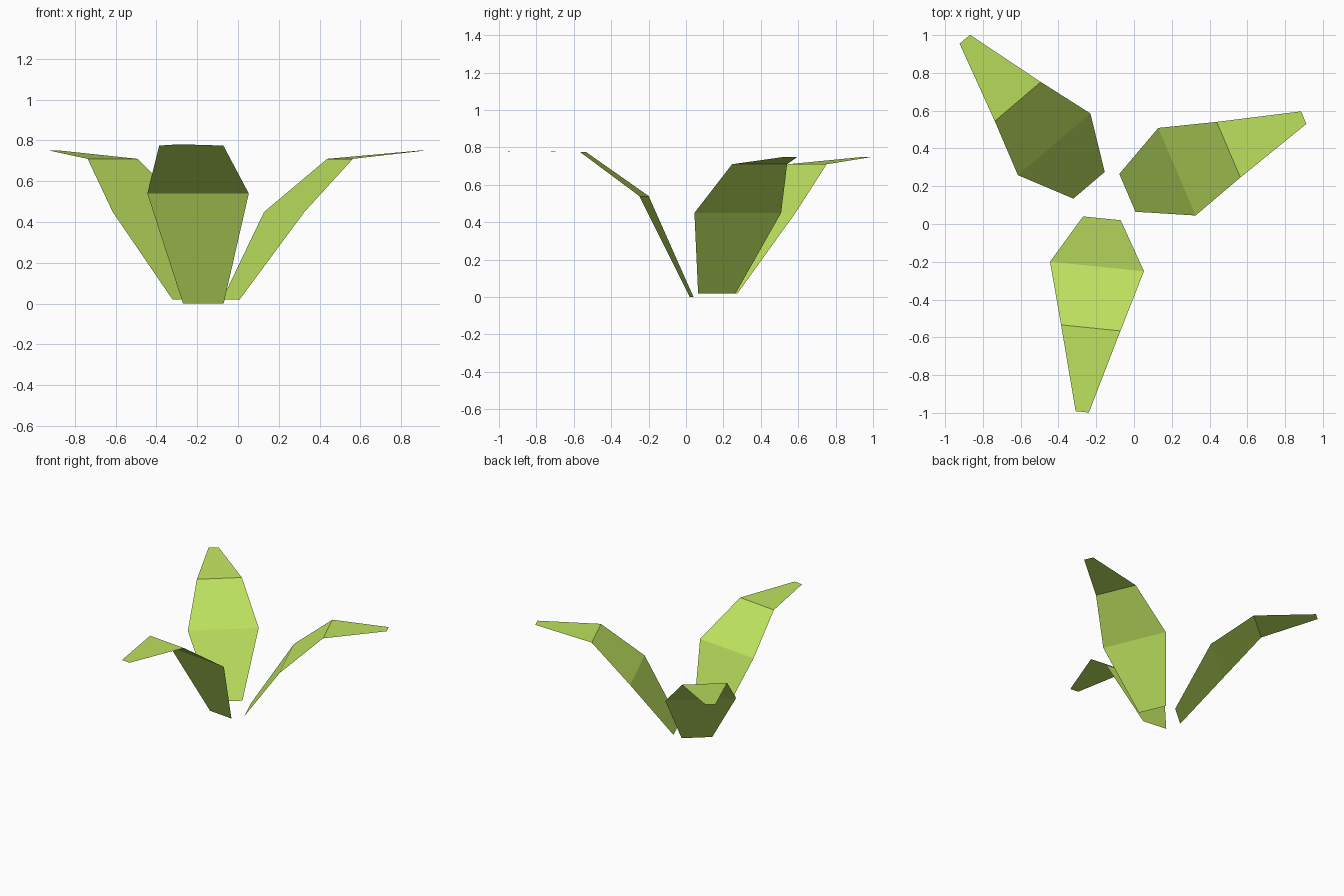
import bpy
import bmesh
from math import radians
from mathutils import Matrix, Vector

cube = bpy.data.objects.get("Cube")
if cube:
    bpy.data.objects.remove(cube, do_unlink=True)

# Single leaf colour
green = bpy.data.materials.new("leaf_green")
green.use_nodes = True
colour = (0.515, 0.76, 0.114, 1)
green.diffuse_color = colour
green.node_tree.nodes["Principled BSDF"].inputs["Base Color"].default_value = colour


def make_leaf(name, base, heading, profile):
    """Bent flat leaf; profile rows are (distance outward, height, half width)."""
    place = Matrix.Translation(Vector(base)) @ Matrix.Rotation(radians(heading), 4, "Z")
    bm = bmesh.new()
    rows = [[bm.verts.new(place @ Vector((d, side * w, z))) for side in (-1, 1)]
            for d, z, w in profile]
    for (a, b), (c, d) in zip(rows, rows[1:]):
        bm.faces.new((a, c, d, b))
    mesh = bpy.data.meshes.new(name)
    bm.to_mesh(mesh)
    bm.free()
    mesh.materials.append(green)
    leaf = bpy.data.objects.new(name, mesh)
    bpy.context.collection.objects.link(leaf)


# Steeper front leaf, and the shared shape of the two back leaves
steep = [(0, 0, 0.1), (0.256, 0.54, 0.25), (0.583, 0.775, 0.158), (1.03, 0.78, 0.035)]
spread = [(0, 0.02, 0.109), (0.285, 0.45, 0.252), (0.582, 0.71, 0.16), (1.015, 0.75, 0.036)]

make_leaf("front_leaf", (-0.17, 0.03, 0), -95.8, steep)
make_leaf("back_left_leaf", (-0.035, 0.165, 0), 23.1, spread)
make_leaf("back_right_leaf", (-0.238, 0.205, 0), 130.4, spread)
